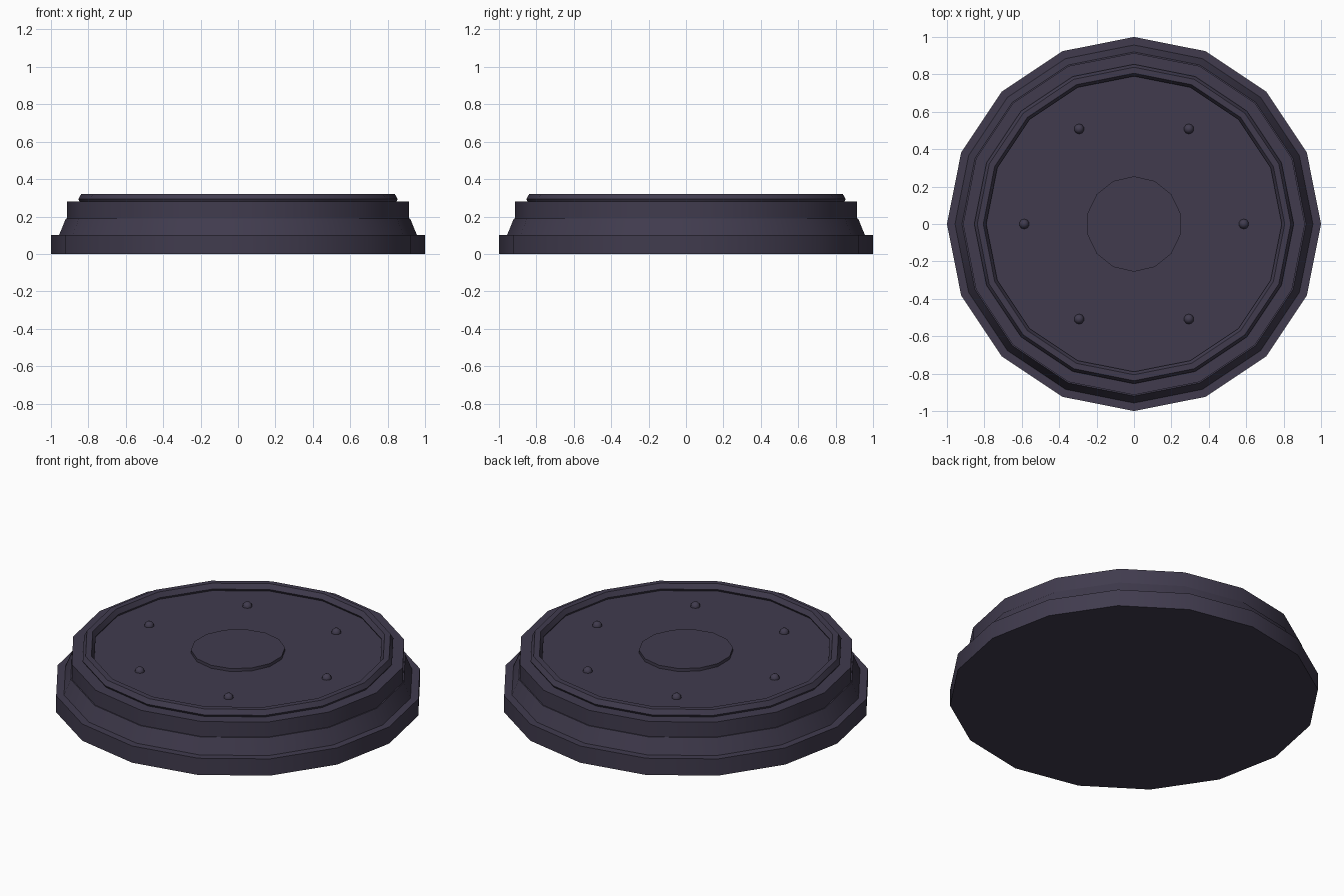
import bpy, math

if "Cube" in bpy.data.objects:
    bpy.data.objects.remove(bpy.data.objects["Cube"])

metal = bpy.data.materials.new("dark_violet_metal")
metal.diffuse_color = (0.052, 0.044, 0.076, 1)
metal.use_nodes = True
metal.node_tree.nodes["Principled BSDF"].inputs["Base Color"].default_value = metal.diffuse_color


def finish(name):
    ob = bpy.context.object
    ob.name = name
    ob.data.materials.append(metal)
    bpy.ops.object.shade_smooth_by_angle(angle=math.radians(35))
    return ob


def tier(name, r1, r2, z1, z2, sides=16):
    bpy.ops.mesh.primitive_cone_add(vertices=sides, radius1=r1, radius2=r2,
                                    depth=z2 - z1, location=(0, 0, (z1 + z2) / 2))
    return finish(name)


# stacked tiers
tier("base_plate", 1.0, 1.0, 0.0, 0.10)
tier("sloped_collar", 0.957, 0.92, 0.10, 0.19)
tier("upper_plate", 0.914, 0.914, 0.19, 0.28)

# raised rim ring
bpy.ops.mesh.primitive_torus_add(major_segments=16, minor_segments=6,
                                 major_radius=0.822, minor_radius=0.032,
                                 location=(0, 0, 0.293))
finish("rim_ring")

# low centre disc
tier("centre_disc", 0.255, 0.255, 0.28, 0.298, 14)

# ring of domed studs
for i in range(6):
    a = i * math.pi / 3
    bpy.ops.mesh.primitive_uv_sphere_add(segments=10, ring_count=6, radius=0.027,
                                         location=(0.587 * math.cos(a), 0.587 * math.sin(a), 0.28))
    finish(f"stud_{i + 1}")
